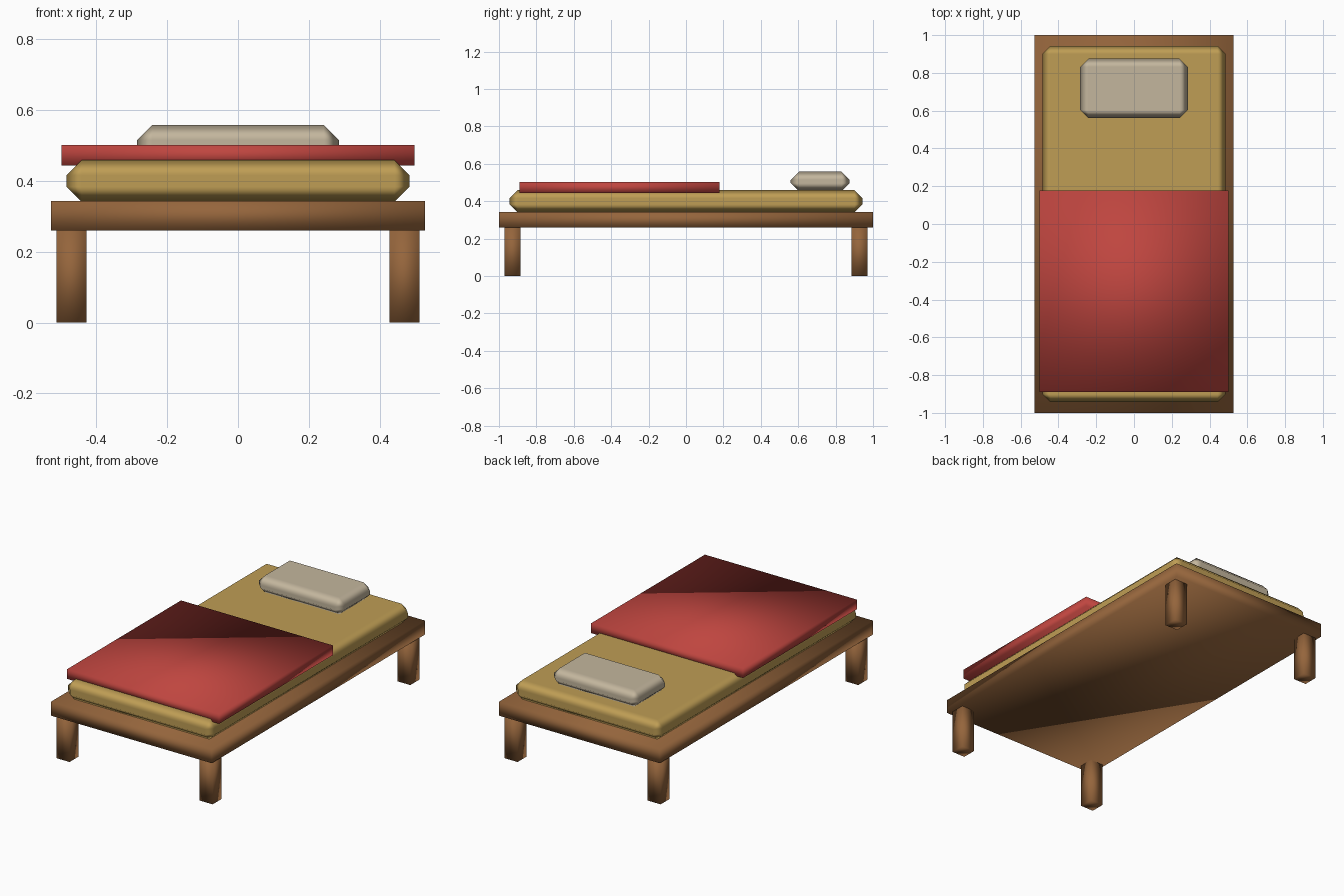
import bpy

if "Cube" in bpy.data.objects:
    bpy.data.objects.remove(bpy.data.objects["Cube"])


def material(name, color):
    mat = bpy.data.materials.new(name)
    mat.diffuse_color = (*color, 1)
    mat.use_nodes = True
    mat.node_tree.nodes["Principled BSDF"].inputs["Base Color"].default_value = mat.diffuse_color
    return mat


wood = material("wood", (0.30, 0.13, 0.045))
ochre = material("mattress_cloth", (0.52, 0.34, 0.09))
red = material("blanket_cloth", (0.52, 0.06, 0.05))
linen = material("pillow_cloth", (0.55, 0.47, 0.34))


def box(name, low, high, mat, chamfer=0):
    """Smooth-shaded box between two corners, optionally chamfered."""
    center = [(a + b) / 2 for a, b in zip(low, high)]
    size = [b - a for a, b in zip(low, high)]
    bpy.ops.mesh.primitive_cube_add(size=1, location=center)
    ob = bpy.context.object
    ob.name = name
    ob.scale = size
    bpy.ops.object.transform_apply(location=False, rotation=False, scale=True)
    ob.data.materials.append(mat)
    bpy.ops.object.shade_smooth()
    if chamfer:
        bevel = ob.modifiers.new("chamfer", 'BEVEL')
        bevel.width = chamfer
        bevel.segments = 1
        bevel.limit_method = 'NONE'
        bevel.harden_normals = True
    return ob


# Wooden bed base
box("bed_frame", (-0.528, -1, 0.26), (0.528, 1, 0.343), wood)

# Four corner legs
for y, end in ((-0.927, "front"), (0.927, "back")):
    for x, side in ((-0.47, "left"), (0.47, "right")):
        box(f"{end}_{side}_leg", (x - 0.0425, y - 0.0425, 0),
            (x + 0.0425, y + 0.0425, 0.262), wood)

# Bedding
box("mattress", (-0.485, -0.943, 0.341), (0.485, 0.943, 0.459), ochre, 0.043)
box("blanket", (-0.499, -0.89, 0.444), (0.499, 0.178, 0.502), red)
box("pillow", (-0.285, 0.56, 0.454), (0.285, 0.875, 0.558), linen, 0.043)
